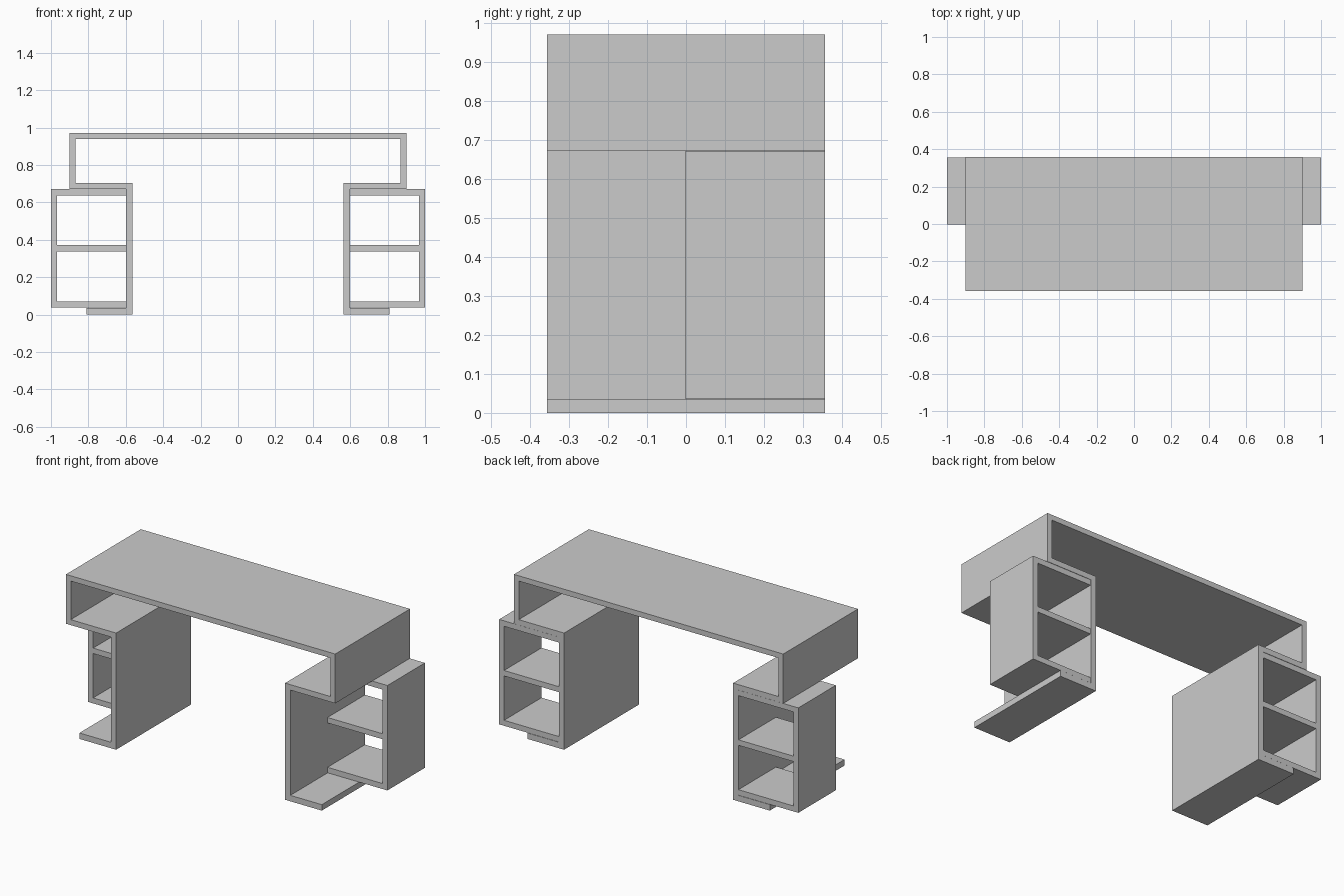
import bpy
import bmesh

cube = bpy.data.objects.get("Cube")
if cube:
    bpy.data.objects.remove(cube, do_unlink=True)

grey = bpy.data.materials.new("light grey")
colour = (0.6, 0.6, 0.6, 1.0)
grey.use_nodes = True
grey.diffuse_color = colour
grey.node_tree.nodes["Principled BSDF"].inputs["Base Color"].default_value = colour


def extrude_profile(name, outline, y_front, y_back):
    """Extrude an x-z outline along y into a flat-faced solid."""
    bm = bmesh.new()
    face = bm.faces.new([bm.verts.new((x, y_front, z)) for x, z in outline])
    result = bmesh.ops.extrude_face_region(bm, geom=[face], use_keep_orig=True)
    moved = [v for v in result["geom"] if isinstance(v, bmesh.types.BMVert)]
    bmesh.ops.translate(bm, verts=moved, vec=(0, y_back - y_front, 0))
    bmesh.ops.recalc_face_normals(bm, faces=bm.faces)
    mesh = bpy.data.meshes.new(name)
    bm.to_mesh(mesh)
    bm.free()
    mesh.materials.append(grey)
    obj = bpy.data.objects.new(name, mesh)
    bpy.context.collection.objects.link(obj)
    return obj


def mirrored(points):
    return [(-x, z) for x, z in reversed(points)]


DEPTH = 0.357
PANEL = 0.033

# Desk frame: one folded band forming the top, side cubbies, legs and feet
half_band = [
    (0.90, 0.97), (0.90, 0.672), (0.60, 0.672), (0.60, 0.036),
    (0.81, 0.036), (0.81, 0), (0.565, 0), (0.565, 0.705),
    (0.868, 0.705), (0.868, 0.938),
]
extrude_profile("desk_frame", half_band + mirrored(half_band), -DEPTH, DEPTH)

# Shelf units: an outer wall with three shelves reaching in to the leg
wall_in, shelf_end = 1 - PANEL, 0.598
shelf_bottoms = [0.037, 0.338, 0.638]
unit = [(1, 0.671), (1, 0.037)]
for z in shelf_bottoms:
    if z != shelf_bottoms[0]:
        unit.append((wall_in, z))
    unit += [(shelf_end, z), (shelf_end, z + PANEL)]
    if z != shelf_bottoms[-1]:
        unit.append((wall_in, z + PANEL))

extrude_profile("left_shelf_unit", unit, -0.002, DEPTH - 0.001)
extrude_profile("right_shelf_unit", mirrored(unit), -0.002, DEPTH - 0.001)
